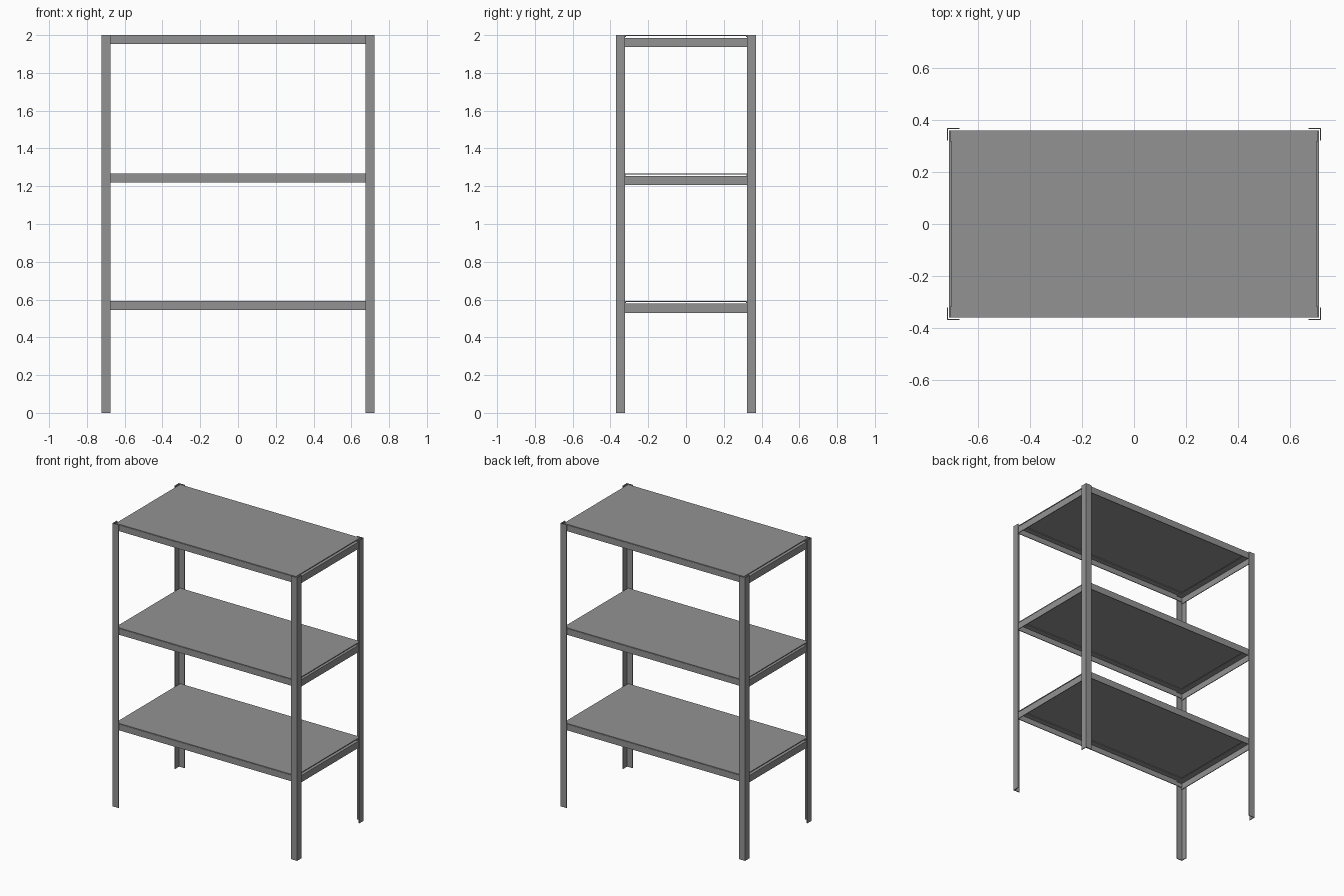
import bpy, bmesh

if "Cube" in bpy.data.objects:
    bpy.data.objects.remove(bpy.data.objects["Cube"])

T = 0.005             # sheet thickness
HX, HY = 0.722, 0.371  # half width and half depth of the rack

# dark grey steel
steel = bpy.data.materials.new('dark_steel')
steel.diffuse_color = (0.29, 0.29, 0.29, 1)
steel.use_nodes = True
steel.node_tree.nodes["Principled BSDF"].inputs["Base Color"].default_value = steel.diffuse_color


def prism(name, profile, start, axis, length):
    """Extrude a closed 2D profile along x, y or z."""
    def place(a, b, s):
        return {'x': (s, a, b), 'y': (a, s, b), 'z': (a, b, s)}[axis]
    bm = bmesh.new()
    face = bm.faces.new([bm.verts.new(place(a, b, start)) for a, b in profile])
    out = bmesh.ops.extrude_face_region(bm, geom=[face])
    verts = [v for v in out['geom'] if isinstance(v, bmesh.types.BMVert)]
    bmesh.ops.translate(bm, verts=verts, vec=place(0, 0, length))
    bmesh.ops.recalc_face_normals(bm, faces=bm.faces)
    mesh = bpy.data.meshes.new(name)
    bm.to_mesh(mesh)
    bm.free()
    mesh.materials.append(steel)
    obj = bpy.data.objects.new(name, mesh)
    bpy.context.collection.objects.link(obj)
    return obj


def angle(a, b, da, db, w=0.048):
    """L profile with its outer corner at (a, b), legs towards da and db."""
    return [(a, b), (a + da * w, b), (a + da * w, b + db * T),
            (a + da * T, b + db * T), (a + da * T, b + db * w), (a, b + db * w)]


# corner posts
for sx, nx in ((-1, 'left'), (1, 'right')):
    for sy, ny in ((-1, 'front'), (1, 'back')):
        prism(f'{ny}_{nx}_post', angle(sx * HX, sy * HY, -sx, -sy), 0, 'z', 2.0)

# shelves: top height and drop of the end beams below it
for level, (z, drop) in enumerate(((0.593, 0.015), (1.268, 0.013), (2.0, 0.015)), 1):
    # board
    bx, by = 0.704, 0.359
    prism(f'shelf_board_{level}', [(-bx, -by), (bx, -by), (bx, by), (-bx, by)],
          z - T, 'z', T)
    # long beams
    for s, n in ((-1, 'front'), (1, 'back')):
        prism(f'{n}_beam_{level}', angle(s * 0.361, z - T, -s, -1, 0.043),
              -0.71, 'x', 1.42)
    # end beams
    for s, n in ((-1, 'left'), (1, 'right')):
        prism(f'{n}_beam_{level}', angle(s * 0.713, z - drop, -s, -1),
              -0.36, 'y', 0.72)
